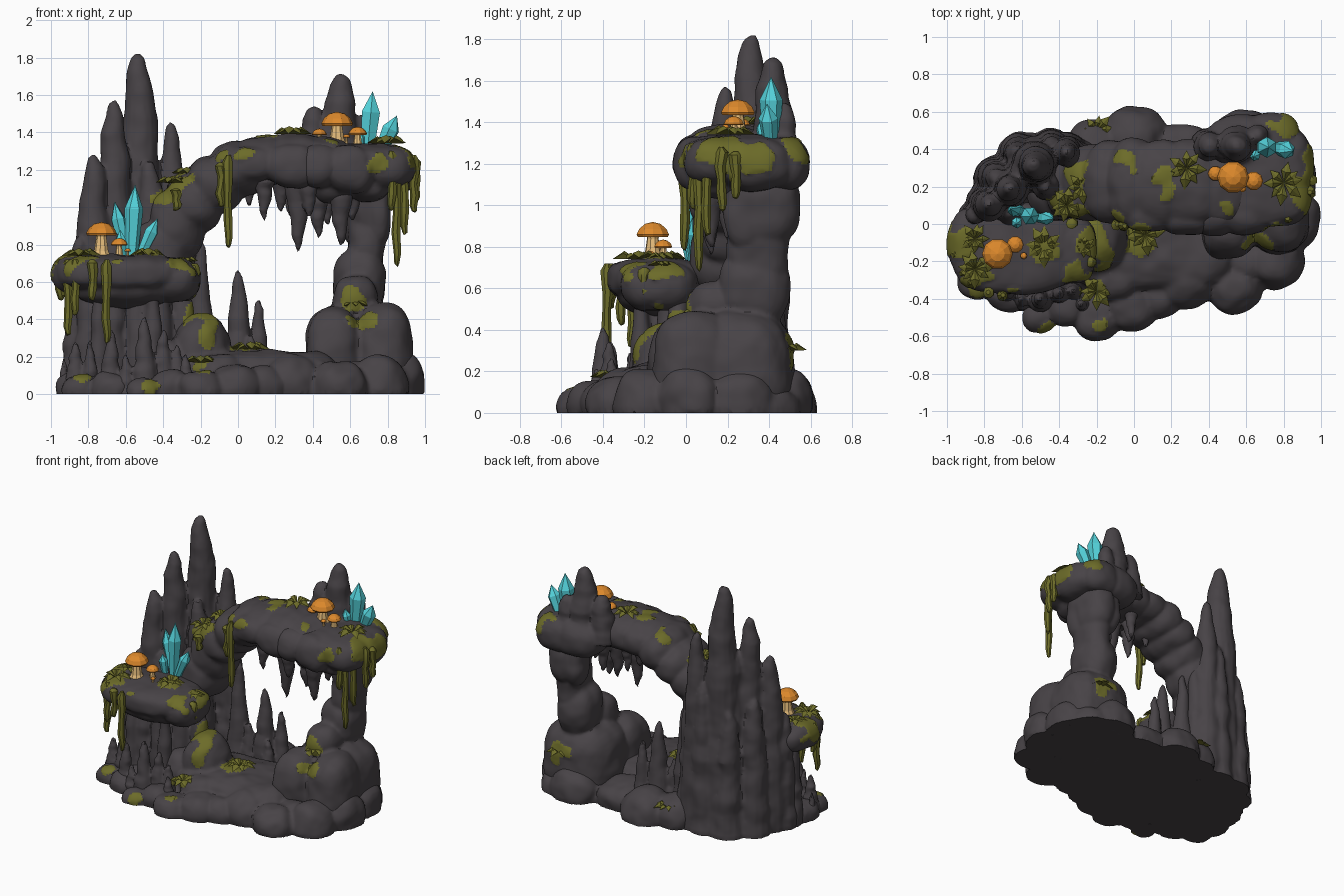
import bpy, bmesh, math, random
from mathutils import Vector, noise

random.seed(4)


def material(name, rgb):
    m = bpy.data.materials.new(name)
    m.diffuse_color = (*rgb, 1)
    return m


ROCK = material("dark rock", (0.064, 0.056, 0.062))
MOSS = material("olive moss", (0.150, 0.148, 0.022))
CRYSTAL = material("cyan crystal", (0.09, 0.65, 0.71))
CAP = material("orange cap", (0.72, 0.25, 0.025))
STEM = material("cream stem", (0.82, 0.53, 0.21))


def finish(name, bm, mats, angle=None):
    bmesh.ops.recalc_face_normals(bm, faces=bm.faces)
    me = bpy.data.meshes.new(name)
    bm.to_mesh(me)
    bm.free()
    for m in mats:
        me.materials.append(m)
    ob = bpy.data.objects.new(name, me)
    bpy.context.collection.objects.link(ob)
    if angle:
        bpy.ops.object.select_all(action='DESELECT')
        ob.select_set(True)
        bpy.context.view_layer.objects.active = ob
        bpy.ops.object.shade_smooth_by_angle(angle=math.radians(angle))
    return ob


def lathe(bm, a, b, prof, n=10, wob=0.0, mat=0):
    """Turned form along a->b; prof holds (radius, position along axis)."""
    a, b = Vector(a), Vector(b)
    q = (b - a).to_track_quat('Z', 'Y')
    rings = []
    for i, (r, t) in enumerate(prof):
        off = Vector((random.uniform(-wob, wob), random.uniform(-wob, wob), 0)) if i else Vector()
        c = a.lerp(b, t) + off
        if r < 1e-4:
            rings.append([bm.verts.new(c)] * n)
        else:
            rings.append([bm.verts.new(c + q @ Vector((r * math.cos(k * math.tau / n), r * math.sin(k * math.tau / n), 0)))
                          for k in range(n)])
    for r0, r1 in zip(rings, rings[1:]):
        for k in range(n):
            vs = list(dict.fromkeys([r0[k], r0[(k + 1) % n], r1[(k + 1) % n], r1[k]]))
            if len(vs) > 2:
                bm.faces.new(vs).material_index = mat
    for ring in (rings[0], rings[-1]):
        if ring[0] is not ring[1]:
            bm.faces.new(ring).material_index = mat


def spike(bm, a, b, R, taper=0.6, n=14, wob=0.005):
    """Tapered rock finger with a rounded tip and slight stacked swellings."""
    prof = [(R * (1 - taper * t) * math.sqrt(1 - t ** 9) * (1 + 0.05 * math.sin(i * 2.2 + a[0] * 9)), t)
            for i, t in enumerate([0, .1, .2, .3, .4, .5, .6, .7, .8, .88, .94, .98, 1])]
    lathe(bm, a, b, prof, n, wob)


def blob(bm, x, y, z, rx, ry, rz, p=2.4):
    """Rounded boulder (superellipsoid), cut flat at the ground."""
    for v in bmesh.ops.create_icosphere(bm, subdivisions=4, radius=1)['verts']:
        d = v.co.normalized()
        d /= sum(abs(c) ** p for c in d) ** (1 / p)
        v.co = (x + d.x * rx, y + d.y * ry, max(0, z + d.z * rz))


# moss patches: centre and radius
PATCHES = [(-.38, .06, 1.12, .12), (-.3, .25, 1.16, .09), (-.03, .36, 1.36, .1), (.18, .22, 1.4, .09),
           (-.2, -.1, .42, .11), (-.18, -.2, .3, .07), (.03, -.05, .24, .1), (-.2, -.36, .17, .08),
           (-.17, -.54, .1, .05), (-.48, -.55, .05, .05), (-.83, -.35, .08, .05), (.66, -.12, .4, .08),
           (.62, .02, .5, .07), (.7, .5, .3, .1), (-.97, -.1, .72, .12), (-.84, -.3, .75, .1),
           (-.66, -.37, .74, .08), (-.3, -.27, .72, .09), (-.21, -.1, .71, .09), (-.48, -.14, .74, .08),
           (.92, .16, 1.27, .11), (.96, .32, 1.22, .13), (.8, .54, 1.28, .08), (.74, 0, 1.23, .06),
           (.5, .1, 1.33, .05), (.03, .0, 1.3, .07), (-.06, .05, 1.24, .07)]


def mossy(p):
    for x, y, z, r in PATCHES:
        if (p - Vector((x, y, z))).length < r * (0.85 + 0.75 * noise.noise(p * 11)):
            return True
    return False


def rock(name, bm, voxel=0.0145, rough=1.0):
    """Fuse the lumps of a part, roughen it and grow the moss."""
    tmp = finish(name + "_tmp", bm, [])
    mod = tmp.modifiers.new("fuse", 'REMESH')
    mod.mode, mod.voxel_size = 'VOXEL', voxel
    me = bpy.data.meshes.new_from_object(tmp.evaluated_get(bpy.context.evaluated_depsgraph_get()))
    bpy.data.objects.remove(tmp)
    bm = bmesh.new()
    bm.from_mesh(me)
    bm.normal_update()
    new = []
    for v in bm.verts:
        p = v.co
        d = rough * (0.02 * noise.noise(p * 6) + 0.007 * noise.noise(p * 13))
        d += 0.006 if mossy(p) else 0
        q = p + v.normal * d
        new.append(Vector((q.x, q.y, 0 if p.z < 0.012 else max(0, q.z))))
    for f in bm.faces:
        f.material_index = int(mossy(f.calc_center_median()))
    for v, q in zip(bm.verts, new):
        v.co = q
    finish(name, bm, [ROCK, MOSS], 35)


# ground base: broad slab ringed by boulders
bm = bmesh.new()
blob(bm, .1, -.06, .05, .45, .3, .18, 4)
blob(bm, -.5, -.05, .02, .38, .34, .11, 3)
blob(bm, .64, .16, .0, .3, .4, .16, 3)
for b in [(0, .46, .03, .17, .17, .19), (-.2, .4, .05, .17, .15, .15), (.25, .36, .03, .2, .17, .15),
          (.84, .02, .07, .155, .16, .16), (.76, -.2, .05, .15, .15, .16), (.54, -.34, .04, .15, .14, .14),
          (.6, -.2, .04, .14, .13, .14), (.28, -.28, .06, .17, .17, .15), (.13, -.37, .03, .13, .13, .12),
          (-.02, -.42, .03, .14, .16, .13), (-.2, -.5, .02, .13, .135, .11), (-.36, -.44, .03, .11, .11, .1),
          (-.5, -.5, .01, .09, .08, .07), (-.68, -.38, .02, .1, .09, .1), (-.84, -.3, .02, .1, .1, .08),
          (-.89, -.14, .03, .085, .12, .1), (-.2, -.08, .2, .16, .18, .22), (-.36, -.1, .1, .12, .18, .2),
          (-.1, -.28, .08, .15, .14, .14), (.84, .26, .06, .14, .17, .17), (.6, .45, .05, .18, .16, .17)]:
    blob(bm, *b, 2.2)
rock("rock_base", bm)

# small stalagmites on the base
bm = bmesh.new()
for x, y, h, R in [(-.2, .3, .83, .1), (0, .32, .67, .1), (.11, .36, .51, .075), (-.1, .28, .4, .08),
                   (-.5, -.4, .42, .08), (-.4, -.37, .35, .075), (-.33, -.36, .27, .065), (-.68, -.36, .35, .07),
                   (-.87, -.24, .28, .07), (-.79, -.27, .3, .05), (-.6, -.41, .22, .055), (-.28, -.43, .22, .055),
                   (-.93, -.17, .2, .04), (.07, .26, .32, .07)]:
    spike(bm, (x, y, 0), (x, y, h), R, .72)
rock("stalagmites", bm, .011, .3)

# left cluster of tall spires
bm = bmesh.new()
for x, y, h, R in [(-.53, .32, 1.83, .165), (-.66, .19, 1.58, .14), (-.775, .1, 1.29, .13), (-.36, .38, 1.46, .12),
                   (-.74, .25, 1.0, .12), (-.47, .2, 1.25, .13), (-.62, .38, .95, .11), (-.84, .04, .85, .1),
                   (-.66, .06, .87, .13), (-.44, .42, 1.1, .1), (-.28, .36, .95, .09), (-.6, .28, 1.35, .12)]:
    spike(bm, (x, y, 0), (x, y, h), R, .5, 14, .008)
rock("left_spires", bm, .0145, .6)

# left ledge with finger-like supports beneath
bm = bmesh.new()
blob(bm, -.63, -.13, .645, .34, .245, .1, 3)
blob(bm, -.34, -.13, .61, .14, .19, .12)
blob(bm, -.86, -.1, .64, .13, .18, .1)
blob(bm, -.6, -.12, .58, .28, .21, .12)
rock("left_ledge", bm, .0145, .7)
bm = bmesh.new()
for x, y, R in [(-.8, -.1, .085), (-.67, -.15, .09), (-.53, -.15, .095), (-.42, -.08, .09), (-.6, 0, .13),
                (-.87, -.02, .08), (-.3, -.04, .08), (-.74, -.2, .06), (-.46, -.22, .06)]:
    spike(bm, (x, y, 0), (x, y, .66), R, .45)
rock("ledge_supports", bm, .0125, .4)

# arch with hanging stalactites
bm = bmesh.new()
for b in [(-.42, .22, .74, .16, .2, .2), (-.33, .22, .9, .15, .19, .19), (-.24, .22, 1.02, .15, .2, .16),
          (-.12, .22, 1.12, .15, .22, .15), (.0, .22, 1.2, .15, .24, .15), (.14, .22, 1.25, .17, .23, .13),
          (.3, .22, 1.26, .18, .23, .13), (.45, .22, 1.24, .18, .23, .13), (.07, .06, 1.23, .14, .1, .1),
          (.29, .04, 1.22, .14, .1, .12)]:
    blob(bm, *b)
rock("arch", bm, .0145, .8)
bm = bmesh.new()
for x, y, z, R in [(.14, .1, .92, .07), (.32, .12, .75, .085), (.43, .2, .83, .08), (.23, .22, .97, .07),
                   (.55, .12, .79, .09), (.61, .2, .92, .08), (.38, .06, .95, .07), (.06, .2, 1.0, .06),
                   (.48, .3, .9, .07), (.28, .3, .95, .06)]:
    spike(bm, (x, y, 1.22), (x, y, z), R, .78)
rock("stalactites", bm, .011, .3)

# right mound and pillar
bm = bmesh.new()
for b in [(.51, .0, .2, .155, .18, .26, 2.6), (.77, .04, .2, .16, .2, .29, 2.6), (.65, .26, .2, .28, .26, .3, 2.6),
          (.62, .14, .5, .12, .13, .14), (.65, .33, .6, .14, .17, .2), (.68, .35, .8, .105, .15, .25),
          (.7, .37, 1.0, .12, .18, .2), (.75, .28, 1.0, .07, .1, .2), (.61, .42, 1.0, .08, .1, .2)]:
    blob(bm, *b)
rock("right_pillar", bm, .0145, .8)

# right high ledge and its peaks
bm = bmesh.new()
for b in [(.62, .26, 1.24, .3, .28, .1, 3), (.81, .32, 1.2, .14, .19, .13), (.58, .43, 1.2, .2, .16, .14),
          (.8, .14, 1.21, .14, .15, .12), (.6, .05, 1.2, .13, .115, .13), (.43, .04, 1.22, .12, .1, .11),
          (.73, .47, 1.2, .15, .13, .13), (.52, .16, 1.14, .12, .13, .12), (.7, .18, 1.13, .12, .14, .1)]:
    blob(bm, *b)
for x, y, z, R in [(.55, .42, 1.72, .12), (.4, .42, 1.54, .1), (.66, .47, 1.5, .08), (.48, .38, 1.46, .08)]:
    spike(bm, (x, y, 1.2), (x, y, z), R, .45)
rock("right_ledge", bm, .0145, .7)

# crystals
for side, shards in (("left", [((-.57, .05, .72), (-.55, .04, 1.12), .05), ((-.6, .07, .74), (-.66, .08, 1.03), .038),
                               ((-.53, .04, .72), (-.43, .03, .94), .038), ((-.62, .02, .72), (-.63, .0, .88), .03)]),
                     ("right", [((.69, .41, 1.27), (.72, .41, 1.62), .056), ((.75, .41, 1.27), (.85, .39, 1.49), .048),
                                ((.66, .38, 1.27), (.64, .36, 1.42), .03)])):
    bm = bmesh.new()
    for a, b, r in shards:
        lathe(bm, a, b, [(r * .65, 0), (r, .68), (0, 1)], 6)
    finish(side + "_crystals", bm, [CRYSTAL])

# mushrooms: flared stem and domed cap
for side, group in (("left", [(-.73, -.16, .72, .92, .082), (-.635, -.11, .72, .835, .045), (-.59, -.17, .72, .78, .018)]),
                    ("right", [(.53, .25, 1.32, 1.51, .085), (.64, .23, 1.32, 1.43, .05), (.435, .27, 1.32, 1.42, .04),
                               (.58, .19, 1.32, 1.39, .02)])):
    bm = bmesh.new()
    for x, y, z0, z1, r in group:
        lathe(bm, (x, y, z0), (x, y, z1 - r * .6), [(r * .75, 0), (r * .48, .3), (r * .34, .8), (r * .45, 1)], 9, 0, 0)
        lathe(bm, (x, y, z1 - r * .88), (x, y, z1),
              [(r * .25, .35), (r * .92, 0), (r, .15), (r * .85, .52), (r * .48, .87), (0, 1)], 10, 0, 1)
    finish(side + "_mushrooms", bm, [STEM, CAP])

# hanging moss vines: x, y, top, bottom
bm = bmesh.new()
for x, y, z1, z0 in [(-.95, -.16, .72, .5), (-.91, -.26, .72, .31), (-.7, -.38, .72, .27), (-.78, -.365, .72, .5),
                     (-.87, -.31, .72, .42), (-.23, -.2, .7, .54), (-.05, -.01, 1.28, .78),
                     (-.09, 0, 1.24, 1.0), (.85, .06, 1.3, .68), (.89, .1, 1.3, .85), (.94, .17, 1.28, .97),
                     (.82, .03, 1.3, .98), (.95, .24, 1.26, 1.03), (-.33, .0, 1.1, .98)]:
    lathe(bm, (x, y, z1), (x, y, z0), [(.012, 0), (.03, .08), (.027, .3), (.021, .5), (.025, .7), (.021, .88), (.014, .97), (0, 1)], 7, .007)
finish("moss_vines", bm, [MOSS], 40)

# leafy tufts
bm = bmesh.new()
for x, y, z, s in [(.28, .3, 1.39, .11), (.8, .22, 1.34, .12), (-.2, -.36, .17, .1), (.62, .06, .47, .1),
                   (.06, -.06, .24, .11), (-.48, -.12, .74, .11), (-.85, -.24, .74, .11), (-.36, .1, 1.13, .1),
                   (-.2, .5, .14, .1), (.72, .48, .3, .11), (-.27, -.12, .71, .07), (-.85, -.08, .74, .09),
                   (-.28, .2, 1.18, .09)]:
    for k in range(8):
        a = k * math.tau / 8 + random.uniform(-.25, .25)
        L = s * random.uniform(.75, 1.1)
        d, w = Vector((math.cos(a), math.sin(a), 0)), Vector((-math.sin(a), math.cos(a), 0)) * L * .24
        up, c = Vector((0, 0, L)), Vector((x, y, z))
        b, l, r, t, e = [bm.verts.new(p) for p in (c, c + d * L * .55 + up * .25 + w, c + d * L * .55 + up * .25 - w,
                                                   c + d * L * .5 + up * .36, c + d * L + up * .02)]
        for f in ((b, l, t), (b, t, r), (l, e, t), (t, e, r), (b, r, e, l)):
            bm.faces.new(f)
finish("moss_tufts", bm, [MOSS])
